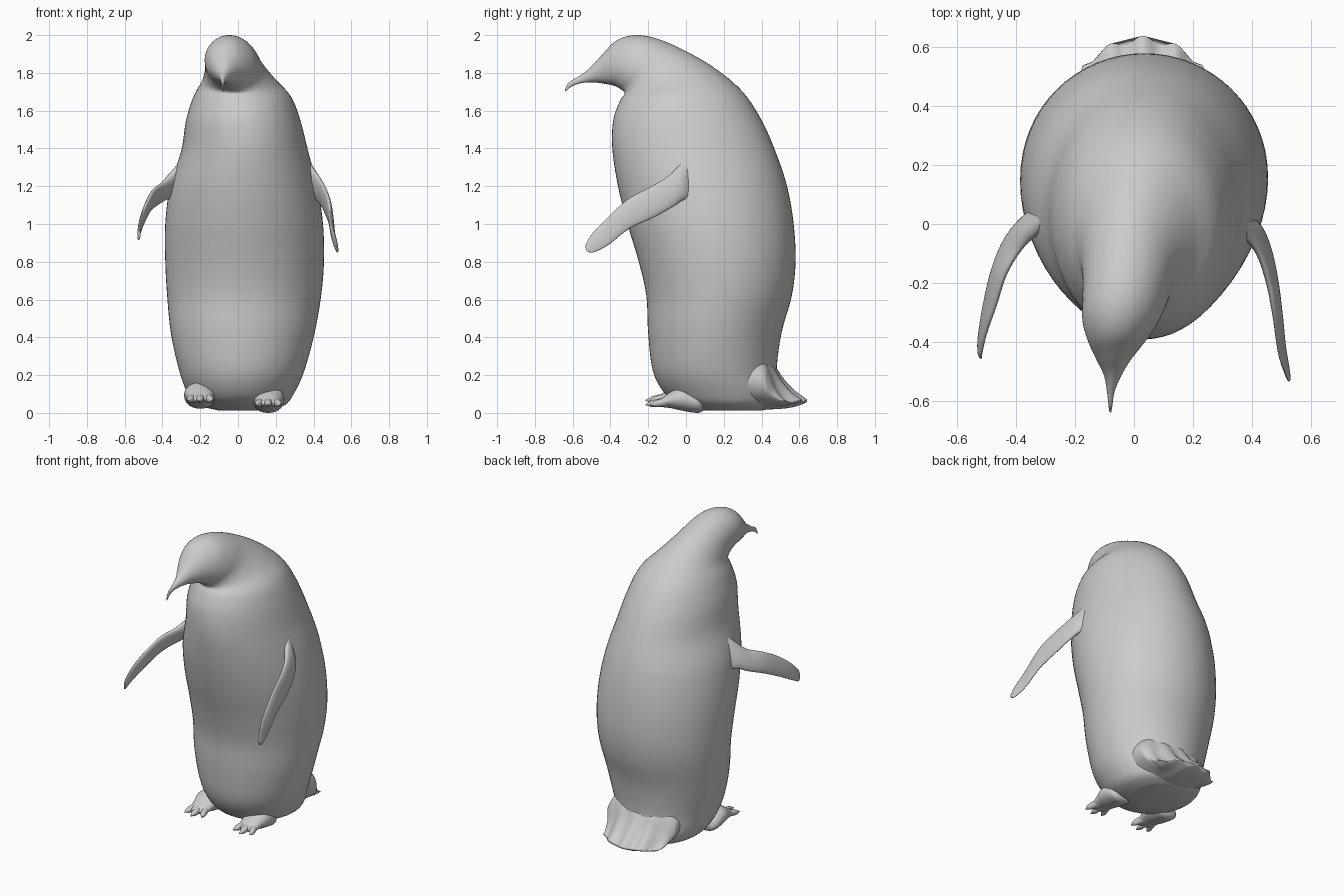
import bpy, bmesh
from math import sin, cos, pi
from mathutils import Vector


def spline(rows, steps):
    """Catmull-Rom interpolation through rows of numbers."""
    out = []
    n = len(rows)
    for i in range(n - 1):
        p = [rows[max(0, min(n - 1, i + k))] for k in (-1, 0, 1, 2)]
        for s in range(steps):
            t = s / steps
            out.append([0.5 * (2 * b + (c - a) * t + (2 * a - 5 * b + 4 * c - d) * t * t
                               + (3 * b - a - 3 * c + d) * t ** 3)
                        for a, b, c, d in zip(*p)])
    out.append(list(rows[-1]))
    return out


def loft(name, rows, seg=48, steps=5, warp=None):
    """Skin of oval rings; each row is two opposite rim points and a half width along x."""
    bm = bmesh.new()
    rings = []
    for r in spline(rows, steps):
        a, b, h = Vector(r[0:3]), Vector(r[3:6]), max(r[6], 0.002)
        c, axis = (a + b) / 2, (a - b) / 2
        ring = []
        for k in range(seg):
            t = 2 * pi * k / seg
            v = c + axis * cos(t) + Vector((h * sin(t), 0, 0))
            ring.append(bm.verts.new(warp(v) if warp else v))
        rings.append(ring)
    for p, q in zip(rings, rings[1:]):
        for k in range(seg):
            j = (k + 1) % seg
            bm.faces.new((p[k], p[j], q[j], q[k]))
    bm.faces.new(rings[0])
    bm.faces.new(rings[-1])
    bmesh.ops.recalc_face_normals(bm, faces=bm.faces)
    for f in bm.faces:
        f.smooth = True
    me = bpy.data.meshes.new(name)
    bm.to_mesh(me)
    bm.free()
    ob = bpy.data.objects.new(name, me)
    bpy.context.collection.objects.link(ob)
    return ob


def side(ya, za, yb, zb, xl, xr):
    """Ring row from a side-view front/back pair and left/right extents."""
    cx = (xl + xr) / 2
    return (cx, ya, za, cx, yb, zb, (xr - xl) / 2)


# Body, neck, head and beak as one skin: front y,z / back y,z / left x, right x
body = [
    (.08, .012, .40, .012, -.10, .17),
    (-.03, .045, .47, .04, -.21, .25),
    (-.11, .10, .50, .10, -.265, .295),
    (-.175, .22, .48, .22, -.31, .35),
    (-.20, .42, .505, .42, -.355, .405),
    (-.21, .62, .56, .62, -.375, .44),
    (-.25, .80, .58, .80, -.385, .455),
    (-.31, 1.0, .57, 1.0, -.385, .45),
    (-.36, 1.2, .535, 1.2, -.36, .42),
    (-.39, 1.4, .475, 1.38, -.30, .37),
    (-.385, 1.55, .40, 1.55, -.275, .33),
    (-.35, 1.65, .30, 1.70, -.235, .28),
    (-.325, 1.69, .16, 1.82, -.19, .20),
    (-.34, 1.71, 0, 1.915, -.175, .14),
    (-.365, 1.725, -.15, 1.98, -.175, .11),
    (-.39, 1.735, -.27, 2.0, -.175, .08),
    (-.43, 1.742, -.37, 1.97, -.155, .035),
    (-.47, 1.748, -.45, 1.89, -.128, -.01),
    (-.52, 1.75, -.51, 1.825, -.102, -.043),
    (-.57, 1.742, -.57, 1.78, -.092, -.066),
    (-.61, 1.725, -.62, 1.75, -.087, -.073),
    (-.638, 1.70, -.64, 1.712, -.083, -.077),
]
loft("body", [side(*r) for r in body], seg=64)


# Tail fan with scalloped feather tips and ridges underneath
def fan(v):
    w = min(1, max(0, (v.y - .42) / .2))
    d = v.x - .03
    v.y -= w * (2.2 * d * d + .012 * (1 - cos(d * 55)))
    v.z += w * .006 * cos(d * 55)
    return v


tail = [
    (.20, .015, .30, .38, -.20, .28),
    (.36, .015, .40, .33, -.22, .29),
    (.45, .018, .47, .25, -.215, .28),
    (.51, .022, .52, .175, -.20, .26),
    (.57, .03, .575, .115, -.19, .25),
    (.62, .042, .62, .08, -.18, .24),
    (.64, .052, .64, .065, -.175, .235),
]
loft("tail", [side(*r) for r in tail], seg=96, warp=fan)

# Flippers: lower edge point, upper edge point, half thickness
loft("left_flipper", [
    (-.30, .08, 1.10, -.26, .04, 1.38, .04),
    (-.37, .02, 1.13, -.32, -.02, 1.30, .042),
    (-.43, -.05, 1.10, -.385, -.08, 1.23, .03),
    (-.475, -.15, 1.06, -.44, -.17, 1.19, .022),
    (-.505, -.27, 1.0, -.475, -.28, 1.13, .018),
    (-.525, -.38, .94, -.505, -.37, 1.06, .012),
    (-.527, -.43, .915, -.52, -.44, .99, .008),
    (-.522, -.455, .92, -.52, -.457, .945, .004)], seg=32)
loft("right_flipper", [
    (.35, .06, 1.08, .33, .02, 1.40, .04),
    (.41, 0, 1.13, .37, -.03, 1.32, .04),
    (.45, -.07, 1.09, .425, -.10, 1.25, .025),
    (.475, -.17, 1.035, .46, -.20, 1.19, .02),
    (.495, -.30, .975, .48, -.31, 1.13, .016),
    (.51, -.41, .89, .495, -.44, 1.01, .012),
    (.525, -.49, .85, .515, -.51, .93, .008),
    (.53, -.525, .855, .525, -.535, .88, .004)], seg=32)

# Feet: a webbed pad and three clawed toes each
for label, cx, dz in (("left", -.20, .022), ("right", .16, 0)):
    pad = [(.09, .01, .07, .05), (.06, 0, .11, .08), (-.02, .012, .14, .085),
           (-.08, .025, .112, .07), (-.13, .032, .078, .06), (-.155, .04, .062, .05)]
    loft(label + "_foot", [(cx, y, lo + dz, cx, y, hi + dz, h) for y, lo, hi, h in pad], seg=32)
    for i in (-1, 0, 1):
        x0, x1 = cx + i * .03, cx + i * .062
        tip = -.215 + .025 * abs(i)
        toe = []
        for t, r in ((0, .024), (.5, .021), (.75, .017), (.85, .011), (1, .003)):
            x, y, z = x0 + (x1 - x0) * t, -.08 + (tip + .08) * t, .062 - .018 * t + dz
            toe.append((x, y, z - r, x, y, z + r, r))
        loft(f"{label}_toe_{i + 2}", toe, seg=16, steps=3)
